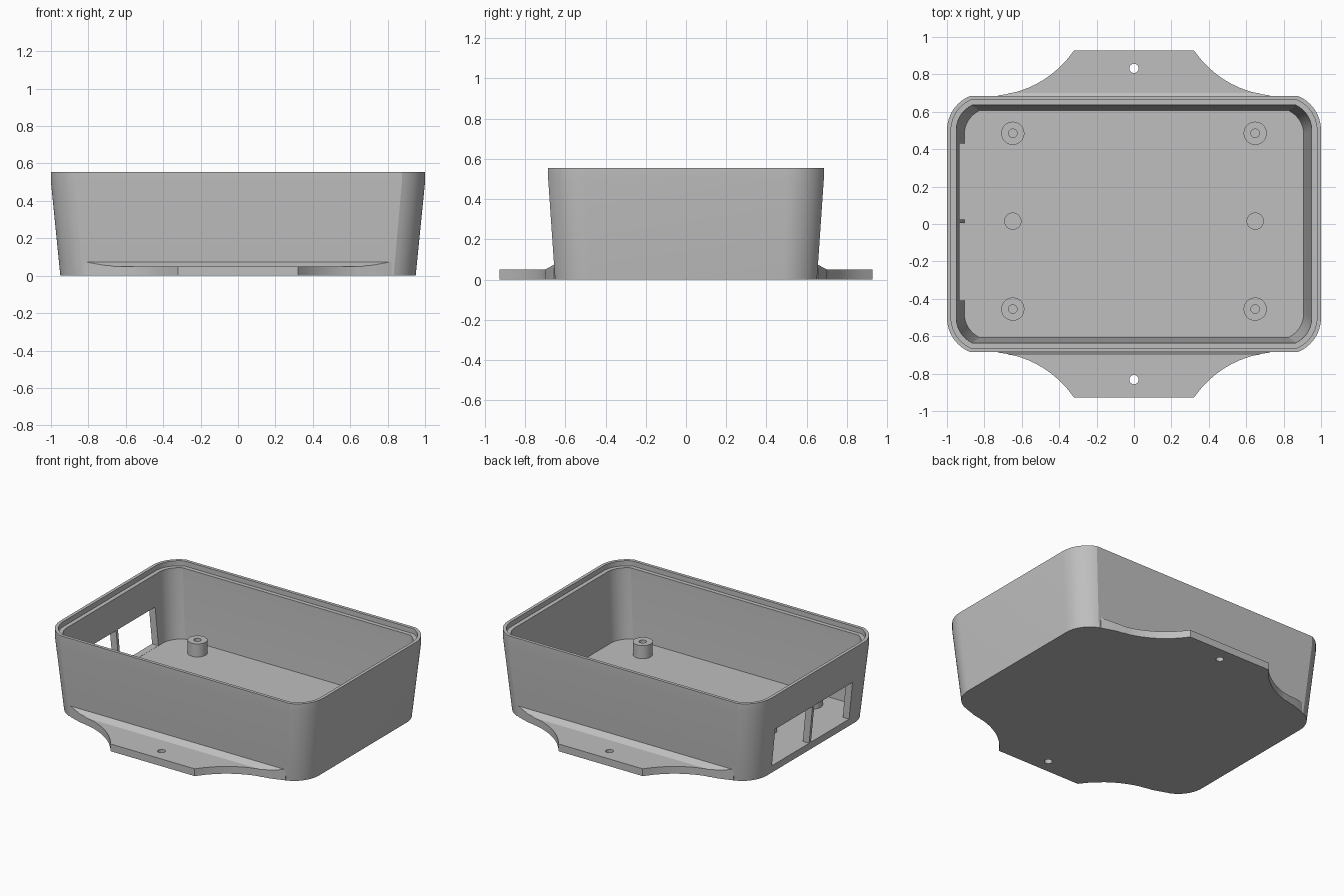
import bpy
import bmesh
from math import asin, cos, sin, pi, radians, sqrt
from mathutils import Matrix

default = bpy.data.objects.get("Cube")
if default:
    bpy.data.objects.remove(default, do_unlink=True)

GREY = (0.52, 0.52, 0.52, 1)
grey = bpy.data.materials.new("light grey plastic")
grey.use_nodes = True
grey.diffuse_color = GREY
grey.node_tree.nodes["Principled BSDF"].inputs["Base Color"].default_value = GREY

FLOOR = 0.05
TOP = 0.555


def make_object(name, bm):
    bmesh.ops.recalc_face_normals(bm, faces=bm.faces)
    mesh = bpy.data.meshes.new(name)
    bm.to_mesh(mesh)
    bm.free()
    mesh.materials.append(grey)
    ob = bpy.data.objects.new(name, mesh)
    bpy.context.collection.objects.link(ob)
    return ob


def loft(name, rings):
    """Skin a stack of equal rings and cap both ends."""
    bm = bmesh.new()
    rows = [[bm.verts.new(p) for p in ring] for ring in rings]
    n = len(rows[0])
    for a, b in zip(rows, rows[1:]):
        for i in range(n):
            j = (i + 1) % n
            bm.faces.new((a[i], a[j], b[j], b[i]))
    bm.faces.new(rows[0])
    bm.faces.new(rows[-1])
    return make_object(name, bm)


def smooth(ob, angle=25):
    ob.data.shade_smooth()
    ob.data.set_sharp_from_angle(angle=radians(angle))


def cut(ob, cutters):
    """Subtract the cutters, keep the result and remove them."""
    for c in cutters:
        c.hide_render = True
        mod = ob.modifiers.new("cut", "BOOLEAN")
        mod.operation = "DIFFERENCE"
        mod.solver = "EXACT"
        mod.object = c
    deps = bpy.context.evaluated_depsgraph_get()
    deps.update()
    mesh = bpy.data.meshes.new_from_object(ob.evaluated_get(deps))
    ob.modifiers.clear()
    ob.data = mesh
    for c in cutters:
        bpy.data.objects.remove(c, do_unlink=True)


def box(name, lo, hi):
    bm = bmesh.new()
    bmesh.ops.create_cube(bm, size=1)
    for v in bm.verts:
        v.co = [a if c < 0 else b for c, a, b in zip(v.co, lo, hi)]
    return make_object(name, bm)


def outline(z, inset=0, scale=1, steps=12):
    """Rounded box outline whose corner arcs are clipped by the long sides."""
    r, half_y = 0.2 - inset, 0.685 - inset
    end = asin((half_y - 0.5) / r)
    arc = [(0.8 + r * cos(end * i / steps), 0.5 + r * sin(end * i / steps))
           for i in range(steps + 1)]
    back = arc[::-1]
    pts = arc + [(-x, y) for x, y in back]
    pts += [(-x, -y) for x, y in arc] + [(x, -y) for x, y in back]
    return [(x * scale, y * scale, z) for x, y in pts]


def circle(x, y, z, r, n=32):
    return [(x + r * cos(2 * pi * i / n), y + r * sin(2 * pi * i / n), z) for i in range(n)]


# Tapered tray with a stepped rim
tray = loft("tray", [
    outline(0, 0, 0.95),
    outline(0.5),
    outline(TOP),
    outline(TOP, 0.022),
    outline(0.52, 0.022),
    outline(0.52, 0.05),
    outline(0.5, 0.05),
    outline(FLOOR, 0.05, 0.955),
])

# Pair of openings in one end wall, leaving a thin bar between them
cut(tray, [box("opening_cutter", (-1.1, y0, FLOOR + 0.001), (-0.88, y1, 0.31))
           for y0, y1 in ((-0.41, 0.005), (0.025, 0.43))])
smooth(tray)

# Mounting tabs with curved shoulders and a sloped root
SHOULDER = [(0.32, 0.928)]
for k in range(1, 11):
    x = 0.32 + 0.04 * k
    SHOULDER.append((x, 1.24 - sqrt(0.555 ** 2 - (0.78 - x) ** 2)))
SHOULDER += [(0.82, 0.655), (0.83, 0.63)]
# keep a row exactly where the slope begins
SHOULDER.append((0.665, 0.70))
SHOULDER.sort(key=lambda p: -p[1])

for name, side in (("front_tab", -1), ("back_tab", 1)):
    bm = bmesh.new()
    rows = []
    for x, y in SHOULDER:
        z = FLOOR + max(0, 0.70 - y) * 0.55
        rows.append([bm.verts.new((px, y * side, pz))
                     for px, pz in ((-x, 0), (x, 0), (x, z), (-x, z))])
    for a, b in zip(rows, rows[1:]):
        for i in range(4):
            j = (i + 1) % 4
            bm.faces.new((a[i], a[j], b[j], b[i]))
    bm.faces.new(rows[0])
    bm.faces.new(rows[-1])
    tab = make_object(name, bm)
    hole = loft("hole_cutter", [circle(0, 0.832 * side, z, 0.025) for z in (-0.1, 0.2)])
    cut(tab, [hole])
    smooth(tab)

# Screw posts in the corners and plain pegs between them
POST_TOP = FLOOR + 0.09
for label, x in (("right", -0.648), ("left", 0.648)):
    for end, y in (("front", -0.455), ("back", 0.485)):
        smooth(loft(f"{end}_{label}_screw_post", [
            circle(x, y, FLOOR - 0.01, 0.062),
            circle(x, y, POST_TOP, 0.062),
            circle(x, y, POST_TOP, 0.023),
            circle(x, y, FLOOR + 0.005, 0.023),
        ]))
    smooth(loft(f"{label}_peg", [circle(x, 0.015, z, 0.046)
                                 for z in (FLOOR - 0.01, POST_TOP)]))
